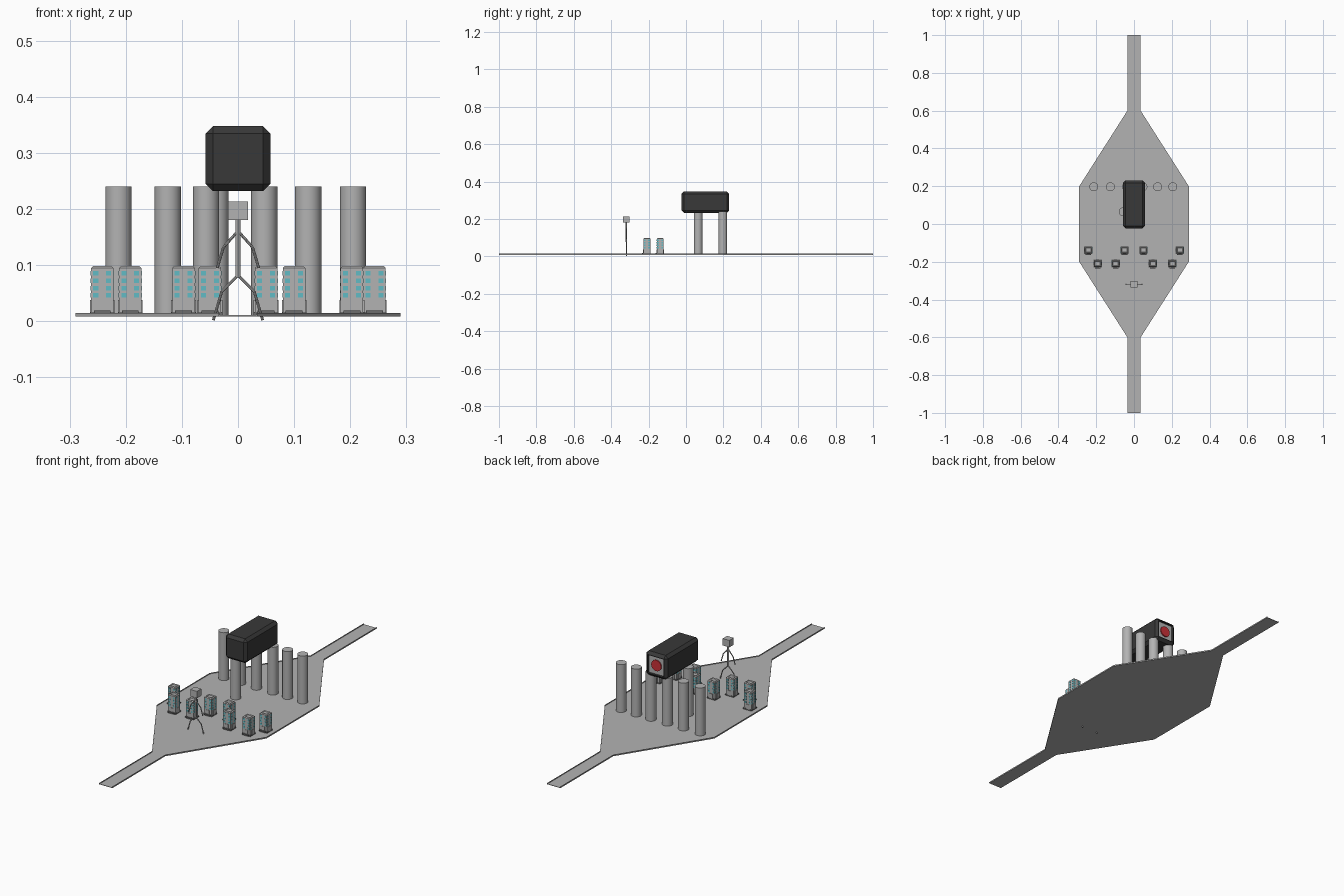
import bpy, bmesh
from mathutils import Vector, Matrix

cube = bpy.data.objects.get("Cube")
if cube:
    bpy.data.objects.remove(cube, do_unlink=True)


def material(name, r, g, b):
    m = bpy.data.materials.new(name)
    m.use_nodes = True
    m.diffuse_color = (r, g, b, 1)
    m.node_tree.nodes["Principled BSDF"].inputs["Base Color"].default_value = (r, g, b, 1)
    return m


GREY = material("concrete grey", 0.45, 0.45, 0.45)
DARK = material("charcoal", 0.04, 0.04, 0.04)
CYAN = material("window cyan", 0.12, 0.5, 0.56)
RED = material("lens red", 0.6, 0.03, 0.04)
STEP = material("step grey", 0.15, 0.15, 0.15)


def finish(name, bm, mats, smooth=False):
    bmesh.ops.recalc_face_normals(bm, faces=bm.faces)
    mesh = bpy.data.meshes.new(name)
    bm.to_mesh(mesh)
    bm.free()
    for m in mats:
        mesh.materials.append(m)
    ob = bpy.data.objects.new(name, mesh)
    bpy.context.scene.collection.objects.link(ob)
    if smooth:
        bpy.ops.object.select_all(action="DESELECT")
        ob.select_set(True)
        bpy.context.view_layer.objects.active = ob
        bpy.ops.object.shade_smooth_by_angle()
    return ob


def add_box(bm, centre, size, mat=0, turn=Matrix()):
    m = turn @ Matrix.Translation(centre) @ Matrix.Diagonal((*size, 1))
    verts = bmesh.ops.create_cube(bm, size=1, matrix=m)["verts"]
    for f in {f for v in verts for f in v.link_faces}:
        f.material_index = mat
    return verts


def add_rod(bm, a, b, radius, sides=8):
    a, b = Vector(a), Vector(b)
    d = b - a
    m = Matrix.Translation((a + b) / 2) @ d.to_track_quat("Z", "Y").to_matrix().to_4x4()
    bmesh.ops.create_cone(bm, cap_ends=True, segments=sides, radius1=radius,
                          radius2=radius, depth=d.length, matrix=m)


# Ground deck with a road at each end
FLOOR = 0.011
side = [(0.035, -1), (0.035, -0.6), (0.29, -0.2), (0.29, 0.2), (0.035, 0.6), (0.035, 1)]
bm = bmesh.new()
outline = side + [(-x, y) for x, y in reversed(side)]
face = bm.faces.new([bm.verts.new((x, y, 0.009)) for x, y in outline])
top = bmesh.ops.extrude_face_region(bm, geom=[face])["geom"]
for v in top:
    if isinstance(v, bmesh.types.BMVert):
        v.co.z = FLOOR
finish("ground_deck", bm, [GREY])

# Low kerb along both long sides, open at the road ends
for name, s in (("left_kerb", 1), ("right_kerb", -1)):
    bm = bmesh.new()
    rows = []
    for x, y in side:
        rows.append([bm.verts.new((s * (x - inset), y, z))
                     for inset, z in ((0, 0.009), (0, 0.015), (0.002, 0.015), (0.002, 0.009))])
    for a, b in zip(rows, rows[1:]):
        for i in range(4):
            j = (i + 1) % 4
            bm.faces.new((a[i], a[j], b[j], b[i]))
    bm.faces.new(rows[0])
    bm.faces.new(rows[-1])
    finish(name, bm, [GREY])

# Round columns: a row of six and one in front
columns = [(x, 0.197) for x in (-0.213, -0.125, -0.04, 0.047, 0.125, 0.205)] + [(-0.057, 0.065)]
for i, (x, y) in enumerate(columns):
    bm = bmesh.new()
    add_rod(bm, (x, y, 0.01), (x, y, 0.24), 0.0235, 32)
    finish(f"column_{i + 1}", bm, [GREY], smooth=True)

# Chamfered dark block with a recessed panel in its back
bm = bmesh.new()
add_box(bm, (0, 0.104, 0.29), (0.115, 0.254, 0.116))
bmesh.ops.bevel(bm, geom=bm.edges[:], offset=0.013, segments=1, affect="EDGES")
back = max(bm.faces, key=lambda f: f.calc_center_median().y)
bmesh.ops.inset_individual(bm, faces=[back], thickness=0.003)
inner = bmesh.ops.extrude_face_region(bm, geom=[back])["geom"]
bm.faces.remove(back)
for g in inner:
    if isinstance(g, bmesh.types.BMVert):
        g.co.y -= 0.01
    elif isinstance(g, bmesh.types.BMFace):
        g.material_index = 1
finish("overhead_block", bm, [DARK, GREY])

bm = bmesh.new()
add_rod(bm, (0, 0.219, 0.29), (0, 0.226, 0.29), 0.026, 32)
finish("red_lens", bm, [RED], smooth=True)


# Small towers with windows and doors on every side
def tower(name, x, y):
    w, d, h = 0.04, 0.036, 0.086
    bm = bmesh.new()
    add_box(bm, (0, 0, h / 2), (w, d, h))
    bevels = [e for e in bm.edges if min(v.co.z for v in e.verts) > h / 2]
    bmesh.ops.bevel(bm, geom=bevels, offset=0.004, segments=1, affect="EDGES")
    roof = max(bm.faces, key=lambda f: f.calc_center_median().z)
    bmesh.ops.inset_individual(bm, faces=[roof], thickness=0.004, depth=0)
    bmesh.ops.translate(bm, verts=roof.verts, vec=(0, 0, -0.004))
    for k in range(4):
        turn = Matrix.Rotation(k * 1.570796, 4, "Z")
        out = -(d if k % 2 == 0 else w) / 2
        for col in (-0.0115, 0.0115):
            for row in range(4):
                add_box(bm, (col, out, 0.073 - row * 0.0133), (0.009, 0.002, 0.008), 1, turn)
        add_box(bm, (0, out, 0.014), (0.016, 0.004, 0.022), 0, turn)
        if k == 0:
            add_box(bm, (0, out - 0.004, 0.003), (0.03, 0.008, 0.006), 2, turn)
    bmesh.ops.translate(bm, verts=bm.verts, vec=(x, y, 0.013))
    # Foundation down to the deck
    add_box(bm, (x, y, 0.013), (w + 0.004, d + 0.004, 0.007), 2)
    finish(name, bm, [GREY, CYAN, STEP])


for i, x in enumerate((-0.242, -0.05, 0.05, 0.243)):
    tower(f"back_tower_{i + 1}", x, -0.138)
for i, x in enumerate((-0.192, -0.097, 0.1, 0.203)):
    tower(f"front_tower_{i + 1}", x, -0.209)

# Thin standing figure with a cube head
FY = -0.319
bm = bmesh.new()
add_box(bm, (0, FY, 0.197), (0.035, 0.033, 0.033))
finish("figure_head", bm, [GREY])
bm = bmesh.new()
add_rod(bm, (0, FY, 0.078), (0, FY, 0.182), 0.0045, 12)
finish("figure_body", bm, [GREY], smooth=True)
limbs = {"arm": [(0, 0.161), (0.026, 0.132), (0.037, 0.095)],
         "leg": [(0, 0.082), (0.029, 0.053), (0.044, 0.002)]}
for part, path in limbs.items():
    for label, s in (("left", 1), ("right", -1)):
        bm = bmesh.new()
        for (x0, z0), (x1, z1) in zip(path, path[1:]):
            add_rod(bm, (s * x0, FY, z0), (s * x1, FY, z1), 0.0025)
        finish(f"figure_{label}_{part}", bm, [GREY], smooth=True)
